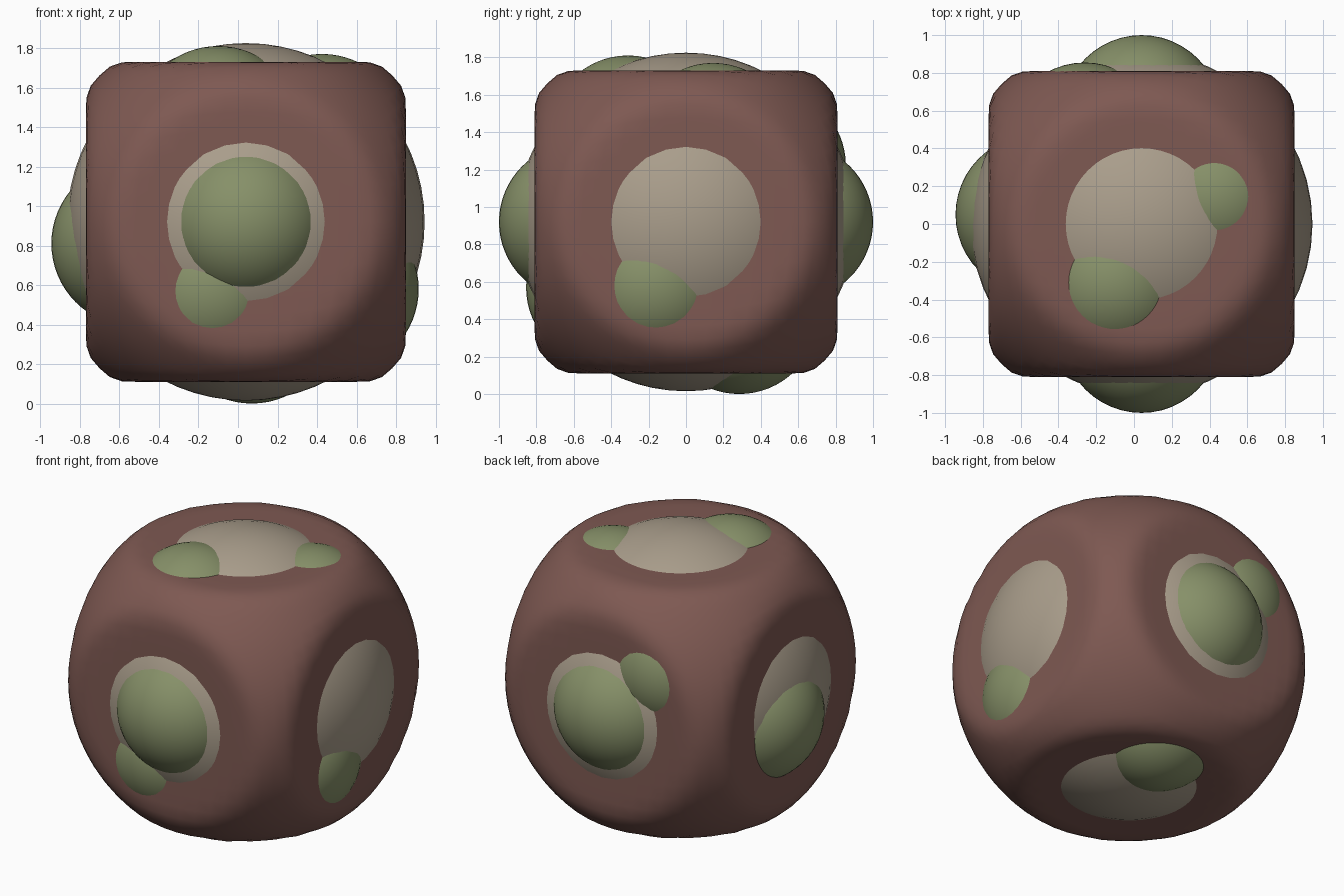
import bpy, bmesh
from mathutils import Vector

if "Cube" in bpy.data.objects:
    bpy.data.objects.remove(bpy.data.objects["Cube"])

CENTRE = Vector((0.04, 0.0, 0.92))
HALF = 0.81          # half width of the crust cube
CORNER_R = 1.05      # sphere that rounds the cube edges and corners


def material(name, rgb):
    m = bpy.data.materials.new(name)
    m.diffuse_color = (*rgb, 1)
    m.use_nodes = True
    m.node_tree.nodes["Principled BSDF"].inputs["Base Color"].default_value = m.diffuse_color
    return m


BROWN = material("brown", (0.21, 0.10, 0.085))
BEIGE = material("beige", (0.40, 0.34, 0.26))
GREEN = material("green", (0.24, 0.28, 0.14))


def finish(name, bm, mat, loc):
    me = bpy.data.meshes.new(name)
    for f in bm.faces:
        f.smooth = True
    bm.to_mesh(me)
    bm.free()
    me.materials.append(mat)
    ob = bpy.data.objects.new(name, me)
    ob.location = loc
    bpy.context.collection.objects.link(ob)
    return ob


def ball(name, offset, radius, mat):
    bm = bmesh.new()
    bmesh.ops.create_uvsphere(bm, u_segments=48, v_segments=32, radius=radius)
    return finish(name, bm, mat, CENTRE + Vector(offset))


# Crust: gridded cube pushed to a sphere, then clamped to flat sides
bm = bmesh.new()
bmesh.ops.create_cube(bm, size=2)
bmesh.ops.subdivide_edges(bm, edges=bm.edges[:], cuts=15, use_grid_fill=True)
for v in bm.verts:
    p = v.co.normalized() * CORNER_R
    v.co = [max(-HALF, min(HALF, c)) for c in p]
bmesh.ops.smooth_vert(bm, verts=bm.verts[:], factor=0.5,
                      use_axis_x=True, use_axis_y=True, use_axis_z=True)
finish("crust", bm, BROWN, CENTRE)

# Core: one sphere that shows as a shallow dome on every side
ball("core", (0, 0, 0), 0.905, BEIGE)

# Lumps: equal balls that break through the core and crust
lumps = {
    "front_lump": (0, -0.58, 0),
    "front_small_lump": (-0.17, -0.435, -0.35),
    "back_lump": (0, 0.58, 0),
    "back_small_lump": (-0.30, 0.435, 0.30),
    "left_lump": (-0.565, 0.05, -0.11),
    "right_lump": (0.455, -0.16, -0.34),
    "top_front_lump": (-0.14, -0.31, 0.47),
    "top_right_lump": (0.385, 0.145, 0.43),
    "bottom_lump": (0.03, 0.285, -0.50),
}
for name, offset in lumps.items():
    ball(name, offset, 0.42, GREEN)
